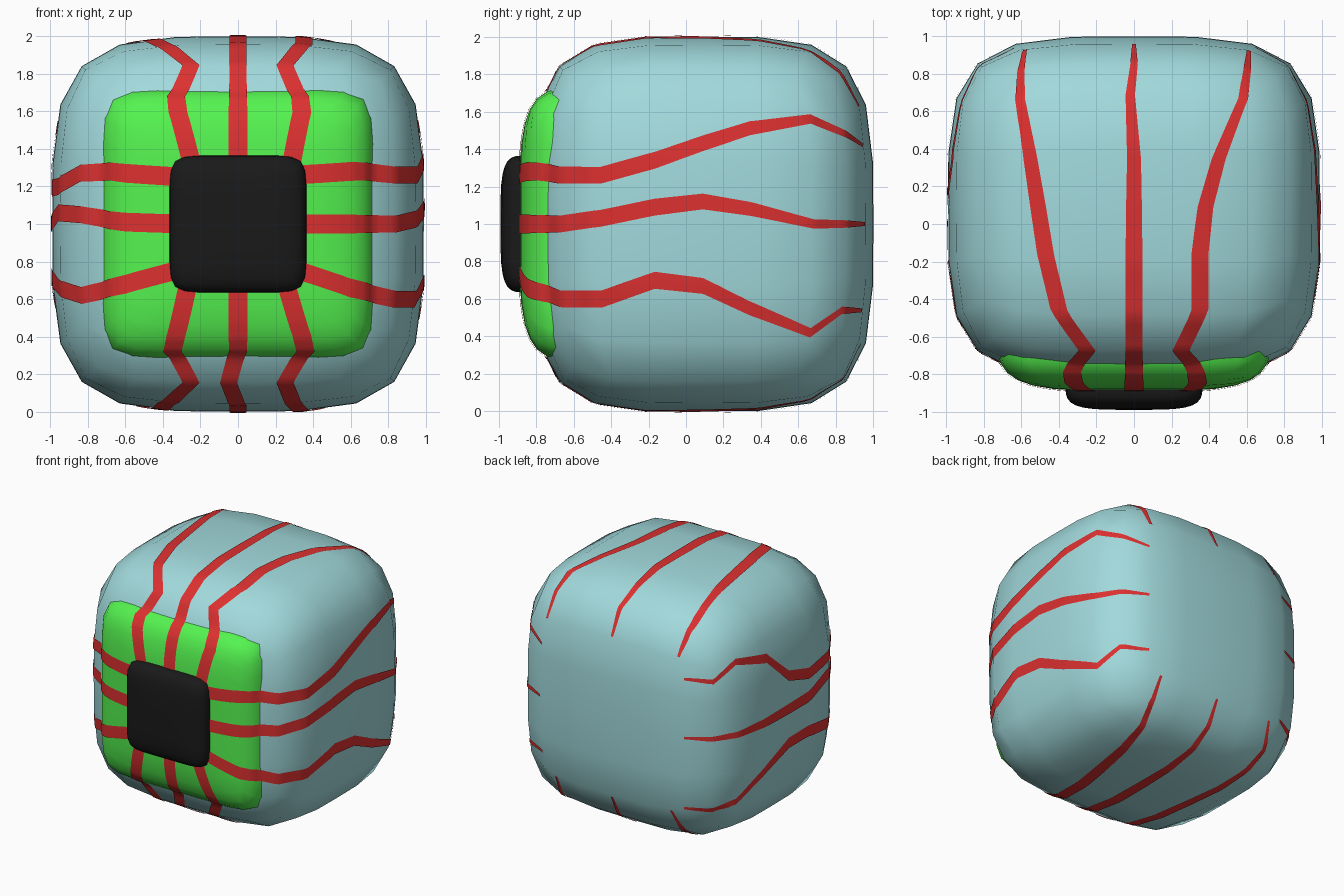
import bpy, bmesh
from mathutils import Vector
from mathutils.bvhtree import BVHTree

if "Cube" in bpy.data.objects:
    bpy.data.objects.remove(bpy.data.objects["Cube"])


def material(name, rgb):
    m = bpy.data.materials.new(name)
    m.diffuse_color = (*rgb, 1)
    m.use_nodes = True
    m.node_tree.nodes["Principled BSDF"].inputs["Base Color"].default_value = m.diffuse_color
    return m


def finish(bm, name, mat):
    me = bpy.data.meshes.new(name)
    bm.to_mesh(me)
    for p in me.polygons:
        p.use_smooth = True
    me.materials.append(mat)
    ob = bpy.data.objects.new(name, me)
    bpy.context.collection.objects.link(ob)
    return ob


def soft_box(name, centre, half, mat, cuts, q=4):
    """Gridded cube projected onto a superellipsoid; q squares the xz outline."""
    bm = bmesh.new()
    bmesh.ops.create_cube(bm, size=2)
    bmesh.ops.subdivide_edges(bm, edges=bm.edges[:], cuts=cuts, use_grid_fill=True)
    for v in bm.verts:
        x, y, z = (abs(c) for c in v.co)
        n = ((x**q + z**q) ** (4 / q) + y**4) ** 0.25
        v.co = [c + h * k / n for c, h, k in zip(centre, half, v.co)]
    finish(bm, name, mat)
    bm.normal_update()
    tree = BVHTree.FromBMesh(bm)
    bm.free()
    return tree


# Body, iris and pupil
surfaces = [
    soft_box("body", (0, 0.09, 1), (0.99, 0.91, 1.0), material("pale_teal", (0.36, 0.7, 0.72)), 5),
    soft_box("iris", (0, -0.53, 1), (0.735, 0.36, 0.73), material("green", (0.09, 0.9, 0.08)), 9, 8),
]
soft_box("pupil", (0, -0.85, 1), (0.365, 0.14, 0.365), material("black", (0.01, 0.01, 0.01)), 9, 8)

# Veins: stations (y, distance from axis, half width) running from pupil to back
STATIONS = [(-0.89, 0.3, .05), (-0.85, 0.6, .05), (-0.79, 0.68, .048), (-0.67, 0.84, .045),
            (-0.45, 0.94, .045), (-0.17, 1, .045), (0.09, 1, .042), (0.35, 1, .037),
            (0.68, 0.94, .025), (0.84, 0.84, .02), (0.95, 0.65, .01)]
# Sideways offset of each vein at every station
VEINS = {
    "top": [[-.24, -.32, -.33, -.25, -.40, -.47, -.51, -.55, -.605, -.6, -.58],
            [0, 0, 0, 0, 0, 0, 0, 0, -.02, 0, 0],
            [.28, .34, .33, .25, .35, .35, .38, .45, .58, .6, .61]],
    "right": [[.26, .28, .28, .26, .26, .34, .43, .51, .56, .49, .42],
              [0, 0, 0, 0, .03, .09, .12, .08, 0, 0, 0],
              [-.24, -.34, -.36, -.40, -.40, -.30, -.33, -.45, -.58, -.46, -.46]],
    "left": [[.25, .27, .28, .27, .20, .19, .27, .50, .58, .46, .47],
             [0, .01, .02, .05, .06, 0, 0, 0, 0, 0, 0],
             [-.24, -.32, -.34, -.38, -.34, -.28, -.28, -.38, -.56, -.6, -.59]],
    "bottom": [[-.26, -.33, -.35, -.25, -.38, -.42, -.46, -.5, -.54, -.56, -.52],
               [0, 0, 0, -.05, 0, 0, 0, 0, 0, 0, 0],
               [.25, .34, .36, .25, .30, .34, .38, .42, .48, .53, .52]],
}
PLACE = {
    "top": lambda l, y, r: Vector((l, y, 1 + r)),
    "right": lambda l, y, r: Vector((r, y, 1 + l)),
    "left": lambda l, y, r: Vector((-r, y, 1 + l)),
    "bottom": lambda l, y, r: Vector((l, y, 1 - r)),
}


def on_surface(side, l, y, r):
    """Drop a point onto the outermost of body and iris."""
    target = PLACE[side](l, 0.09, 0)
    out = (PLACE[side](l, y, r) - target).normalized()
    start = target + out * 4
    hits = [h for h in (t.ray_cast(start, -out) for t in surfaces) if h[0]]
    best = min(hits, key=lambda h: h[3])
    return best[0] + best[1] * 0.006


red = material("red", (0.72, 0.03, 0.03))
STEPS = 6
for side, lines in VEINS.items():
    for i, offsets in enumerate(lines):
        bm = bmesh.new()
        ctrl = [(o, *s) for o, s in zip(offsets, STATIONS)]
        rows = []
        for a, b in zip(ctrl, ctrl[1:]):
            for k in range(STEPS):
                rows.append([p + (q - p) * k / STEPS for p, q in zip(a, b)])
        rows.append(ctrl[-1])
        prev = None
        for l, y, r, w in rows:
            cur = [bm.verts.new(on_surface(side, l + e * w, y, r)) for e in (-1, 0, 1)]
            if prev:
                for j in (0, 1):
                    f = bm.faces.new((prev[j], prev[j + 1], cur[j + 1], cur[j]))
                    f.normal_update()
                    if f.normal.dot(f.calc_center_median() - Vector((0, 0.09, 1))) < 0:
                        f.normal_flip()
            prev = cur
        finish(bm, f"{side}_vein_{i + 1}", red)
        bm.free()
